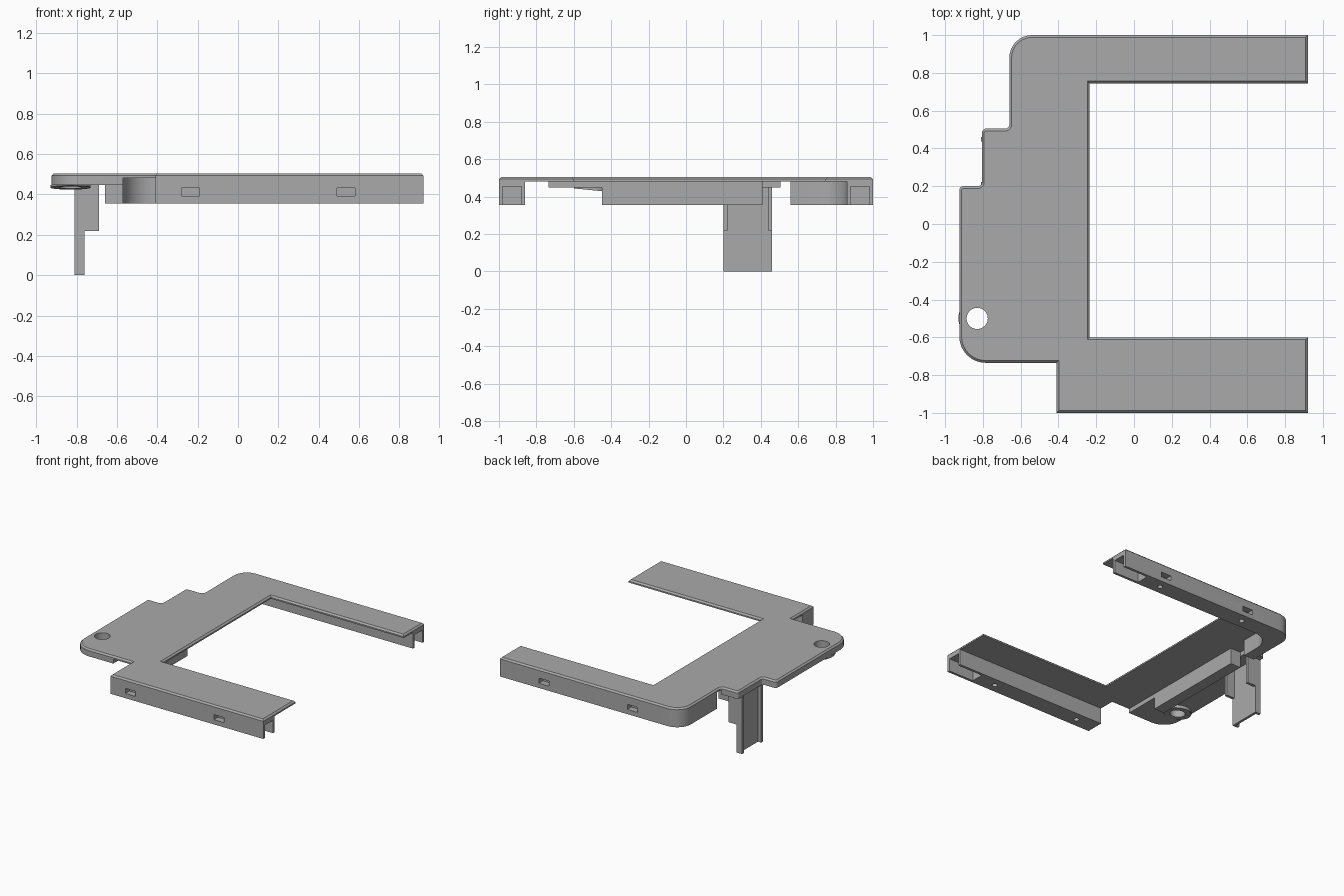
import bpy, bmesh, math
from mathutils import Vector

old = bpy.data.objects.get("Cube")
if old:
    bpy.data.objects.remove(old, do_unlink=True)

COLOR = (0.4, 0.4, 0.4, 1)
grey = bpy.data.materials.new("plain grey")
grey.use_nodes = True
grey.diffuse_color = COLOR
grey.node_tree.nodes["Principled BSDF"].inputs["Base Color"].default_value = COLOR


def rounded(points, steps=8):
    """Outline with filleted corners; each point is (x, y) or (x, y, radius)."""
    out = []
    for i, p in enumerate(points):
        c = Vector(p[:2])
        if len(p) < 3:
            out.append(c)
            continue
        a = (Vector(points[i - 1][:2]) - c).normalized()
        b = (Vector(points[(i + 1) % len(points)][:2]) - c).normalized()
        r, centre = p[2], c + (a + b) * p[2]
        for k in range(steps + 1):
            t = k / steps * math.pi / 2
            out.append(centre - b * r * math.cos(t) - a * r * math.sin(t))
    return out


def prism(name, points, z0, z1, chamfer=0):
    bm = bmesh.new()
    base = bm.faces.new([bm.verts.new((p.x, p.y, z0)) for p in rounded(points)])
    ext = bmesh.ops.extrude_face_region(bm, geom=[base])["geom"]
    bmesh.ops.translate(bm, verts=[v for v in ext if isinstance(v, bmesh.types.BMVert)],
                        vec=(0, 0, z1 - z0))
    bmesh.ops.recalc_face_normals(bm, faces=bm.faces)
    if chamfer:
        rim = [e for e in bm.edges if all(v.co.z > z1 - 0.001 for v in e.verts)]
        bmesh.ops.bevel(bm, geom=rim, offset=chamfer, segments=1, affect='EDGES')
    mesh = bpy.data.meshes.new(name)
    bm.to_mesh(mesh)
    bm.free()
    mesh.materials.append(grey)
    ob = bpy.data.objects.new(name, mesh)
    bpy.context.collection.objects.link(ob)
    return ob


def box(name, x0, x1, y0, y1, z0, z1):
    return prism(name, [(x0, y0), (x1, y0), (x1, y1), (x0, y1)], z0, z1)


def disc(name, x, y, r, z0, z1, sides=40):
    pts = [(x + r * math.cos(i * math.tau / sides), y + r * math.sin(i * math.tau / sides))
           for i in range(sides)]
    return prism(name, pts, z0, z1)


def activate(ob):
    bpy.ops.object.select_all(action='DESELECT')
    ob.select_set(True)
    bpy.context.view_layer.objects.active = ob


def cut(ob, cutter):
    mod = ob.modifiers.new("cut", 'BOOLEAN')
    mod.operation, mod.solver, mod.object = 'DIFFERENCE', 'EXACT', cutter
    activate(ob)
    bpy.ops.object.modifier_apply(modifier=mod.name)
    bpy.data.objects.remove(cutter, do_unlink=True)


TOP, UNDER, LOW, BOTTOM = 0.505, 0.482, 0.448, 0.355
HOLE = (-0.83, -0.5)

# Top plate with a chamfered rim
plate = prism("top_plate", [
    (0.92, 1), (-0.66, 1, 0.12), (-0.66, 0.505, 0.022), (-0.805, 0.505, 0.022),
    (-0.805, 0.2, 0.022), (-0.925, 0.2, 0.022), (-0.925, -0.735, 0.14),
    (-0.41, -0.735), (-0.41, -1), (0.92, -1), (0.92, -0.6), (-0.235, -0.6),
    (-0.235, 0.745), (0.92, 0.745)], UNDER, TOP, 0.012)

# Thickened side below the plate
pad = prism("side_pad", [
    (-0.57, -0.735), (-0.57, 0.41), (-0.66, 0.41), (-0.66, 0.505),
    (-0.805, 0.505, 0.022), (-0.805, 0.2, 0.022), (-0.925, 0.2, 0.022),
    (-0.925, -0.735, 0.14)], LOW, UNDER)

# Boss around the hole, with a sloping underside
boss = disc("hole_boss", *HOLE, 0.1, 0.42, LOW)
for v in boss.data.vertices:
    if v.co.z < LOW - 0.001:
        v.co.z = 0.434 - 0.1 * (v.co.y - HOLE[1])

for part in (plate, pad, boss):
    cut(part, disc("hole_cutter", *HOLE, 0.056, 0.3, 0.6))

# Rib under the side of the plate
rib = box("side_rib", -0.66, -0.57, -0.45, 0.41, BOTTOM, LOW)

# Bars under the two arms; the back one turns the corner
front_bar = box("front_bar", -0.41, 0.92, -1, -0.86, BOTTOM, UNDER)
back_bar = prism("back_bar", [
    (0.92, 0.86), (0.92, 1), (-0.66, 1, 0.12), (-0.66, 0.56), (-0.57, 0.56),
    (-0.57, 0.86, 0.15)], BOTTOM, UNDER)

# Open ends, side slots and screw holes in the bars
for bar, s in ((front_bar, -1), (back_bar, 1)):
    cut(bar, box("end_cutter", 0.7, 1, *sorted((s * 0.88, s * 0.98)), 0.3, 0.455))
    for x in (-0.235, 0.535):
        cut(bar, box("slot_cutter", x - 0.045, x + 0.045,
                     *sorted((s * 0.95, s * 1.05)), 0.392, 0.432))
        cut(bar, disc("screw_cutter", x, s * 0.93, 0.02, 0.3, 0.41, 20))

# Hanging clip: web plus two stepped flanges
web = box("clip_web", -0.782, -0.762, 0.2, 0.46, 0, LOW)
flanges = []
for y0, y1 in ((0.2, 0.222), (0.438, 0.46)):
    flanges.append(box("clip_flange_lower", -0.81, -0.762, y0, y1, 0, LOW))
    flanges.append(box("clip_flange_upper", -0.762, -0.69, y0, y1, 0.22, LOW))

# Smooth the curved faces, keep the edges sharp
for ob in (plate, pad, boss, rib, front_bar, back_bar, web, *flanges):
    activate(ob)
    bpy.ops.object.shade_smooth_by_angle(angle=math.radians(25))
